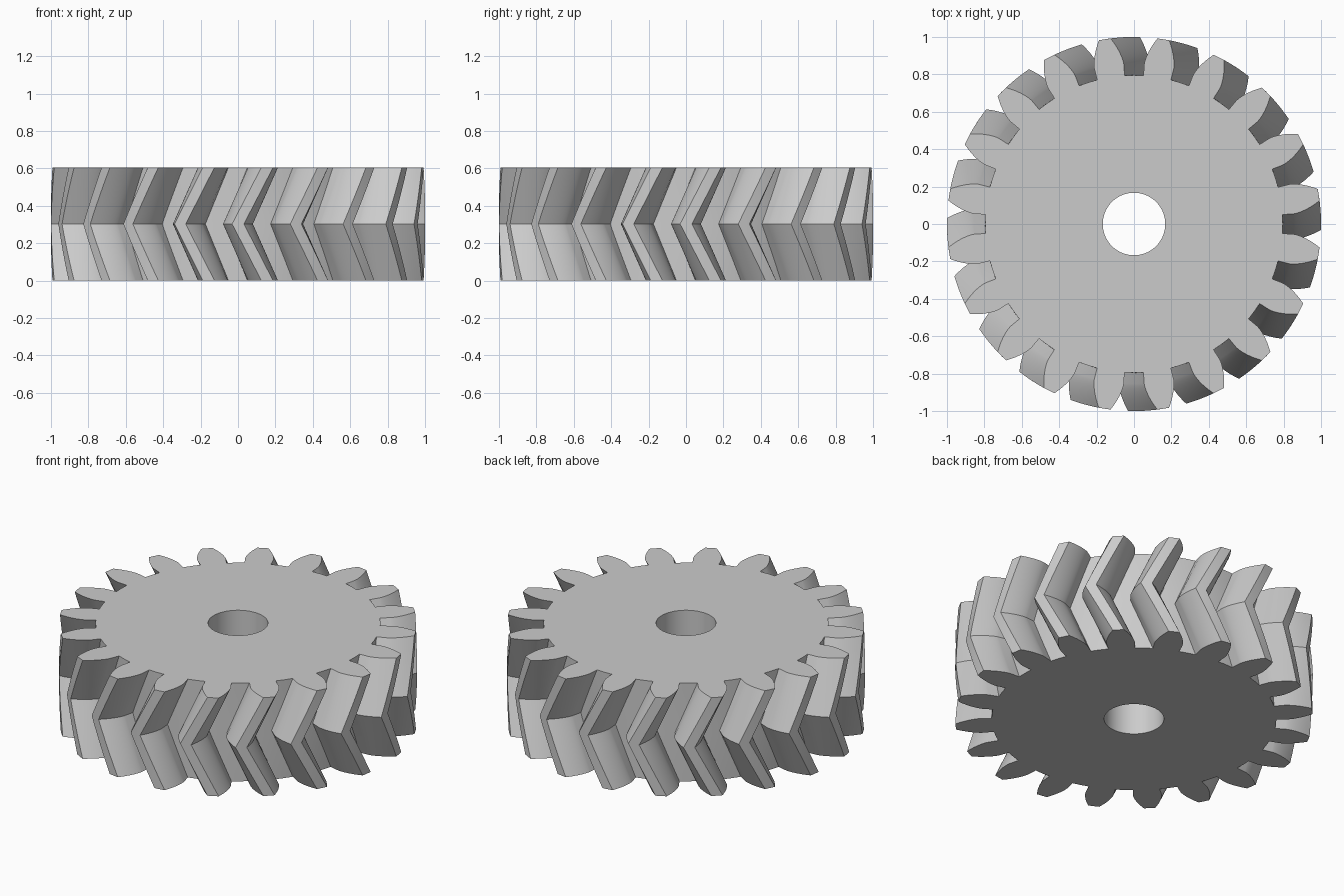
import bpy
import bmesh
from math import acos, cos, pi, radians, sin, sqrt, tan

cube = bpy.data.objects.get("Cube")
if cube:
    bpy.data.objects.remove(cube, do_unlink=True)

# Gear proportions
TEETH = 20
TIP = 1.0
MODULE = 2 * TIP / (TEETH + 2)
PITCH = MODULE * TEETH / 2
ROOT = PITCH - 1.25 * MODULE
PRESSURE = radians(20)
BASE = PITCH * cos(PRESSURE)
HEIGHT = 0.606
BORE = 0.167
TWIST = pi / TEETH          # half a tooth step between the ends and the middle
SLICES = 12
FLANK_STEPS = 8
BORE_SIDES = 72


def involute(angle):
    return tan(angle) - angle


def half_angle(r):
    """Half the angular thickness of a tooth at radius r."""
    at_base = pi / (2 * TEETH) + involute(PRESSURE)
    return at_base - (involute(acos(BASE / r)) if r > BASE else 0)


def gear_profile():
    """Polar outline of the whole gear, with a tooth centred on angle zero."""
    radii = [ROOT] + [BASE + (TIP - BASE) * (i / FLANK_STEPS) ** 1.3
                      for i in range(FLANK_STEPS + 1)]
    tooth = [(r, -half_angle(r)) for r in radii]
    tooth += [(TIP, 0)]
    tooth += [(r, half_angle(r)) for r in reversed(radii)]
    tooth += [(ROOT, pi / TEETH)]
    return [(r, a + 2 * pi * t / TEETH) for t in range(TEETH) for r, a in tooth]


def add_ring(bm, polar, z, turn=0):
    return [bm.verts.new((r * cos(a + turn), r * sin(a + turn), z)) for r, a in polar]


def join_rings(bm, low, high):
    n = len(low)
    for i in range(n):
        j = (i + 1) % n
        bm.faces.new((low[i], low[j], high[j], high[i]))


def ring_edges(bm, ring):
    return [bm.edges.get((ring[i - 1], ring[i])) for i in range(len(ring))]


bm = bmesh.new()

# Herringbone teeth: the outline twists one way and back again
outline = gear_profile()
rings = []
for s in range(SLICES + 1):
    t = s / SLICES
    rings.append(add_ring(bm, outline, HEIGHT * t, TWIST * abs(2 * t - 1)))
for low, high in zip(rings, rings[1:]):
    join_rings(bm, low, high)

# Shaft hole
circle = [(BORE, 2 * pi * i / BORE_SIDES) for i in range(BORE_SIDES)]
bore_low = add_ring(bm, circle, 0)
bore_high = add_ring(bm, circle, HEIGHT)
join_rings(bm, bore_high, bore_low)

# Flat end faces around the hole
for outer, inner, up in ((rings[0], bore_low, -1), (rings[-1], bore_high, 1)):
    bmesh.ops.triangle_fill(bm, edges=ring_edges(bm, outer) + ring_edges(bm, inner),
                            use_beauty=True, normal=(0, 0, up))
bmesh.ops.recalc_face_normals(bm, faces=bm.faces[:])

mesh = bpy.data.meshes.new("herringbone_gear")
bm.to_mesh(mesh)
bm.free()
gear = bpy.data.objects.new("herringbone_gear", mesh)
bpy.context.collection.objects.link(gear)

# Plain grey material
grey = bpy.data.materials.new("light_grey")
grey.use_nodes = True
colour = (0.6, 0.6, 0.6, 1)
grey.diffuse_color = colour
grey.node_tree.nodes["Principled BSDF"].inputs["Base Color"].default_value = colour
mesh.materials.append(grey)

# Smooth flanks with crisp edges
bpy.ops.object.select_all(action="DESELECT")
gear.select_set(True)
bpy.context.view_layer.objects.active = gear
bpy.ops.object.shade_smooth_by_angle(angle=radians(25))
